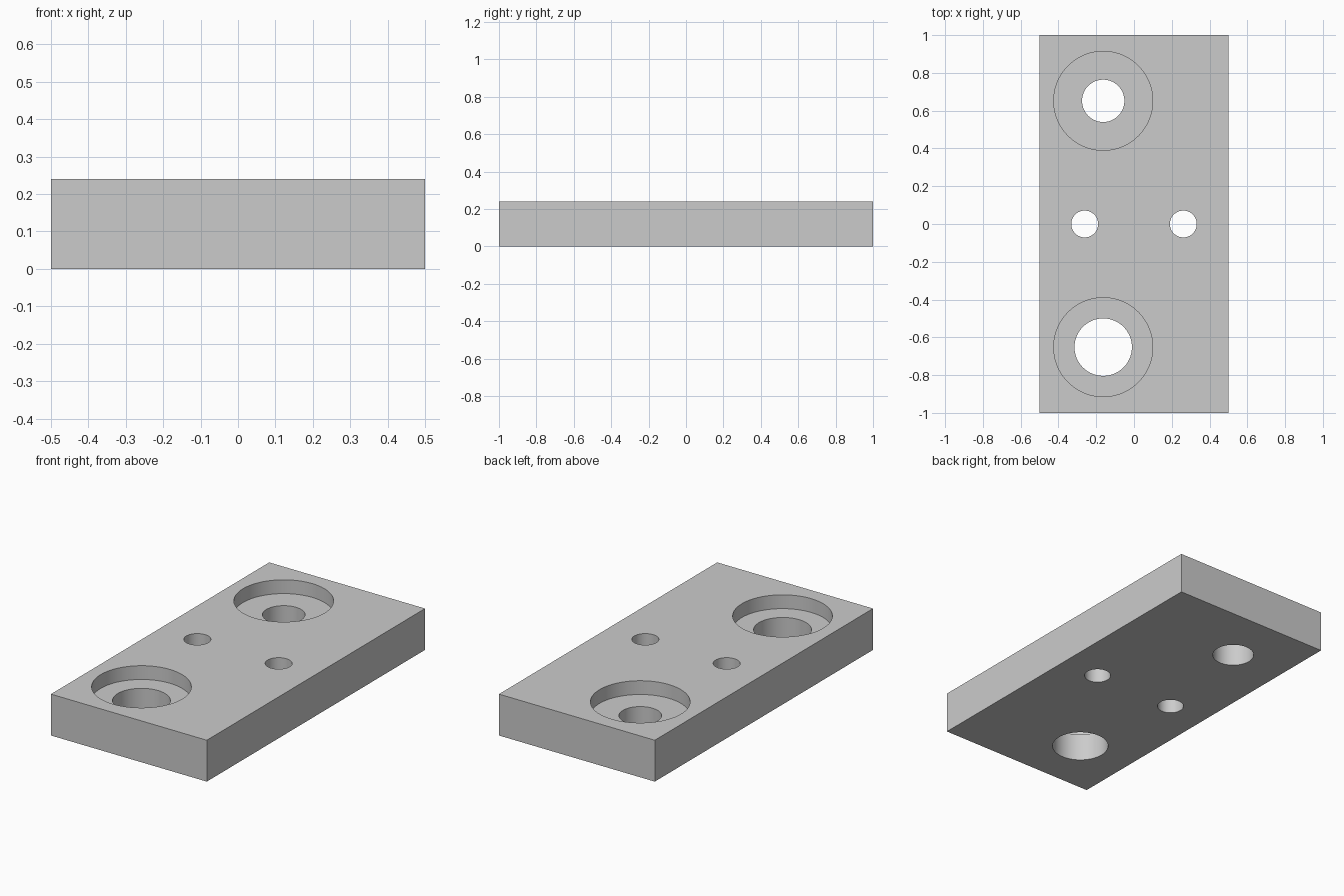
import bpy
import math

cube = bpy.data.objects.get("Cube")
if cube:
    bpy.data.objects.remove(cube, do_unlink=True)

HEIGHT = 0.24
BORE_FLOOR = 0.16

# Single grey finish
grey = bpy.data.materials.new("plain grey")
grey.use_nodes = True
colour = (0.6, 0.6, 0.6, 1)
grey.diffuse_color = colour
grey.node_tree.nodes["Principled BSDF"].inputs["Base Color"].default_value = colour

# Rectangular plate
bpy.ops.mesh.primitive_cube_add(size=1, location=(0, 0, HEIGHT / 2))
plate = bpy.context.object
plate.name = "mounting_plate"
plate.scale = (1, 2, HEIGHT)
bpy.ops.object.transform_apply(location=True, rotation=False, scale=True)
plate.data.materials.append(grey)


def drill(x, y, radius, floor=-0.1):
    """Cut a round hole from the top down to the given floor height."""
    top = HEIGHT + 0.1
    bpy.ops.mesh.primitive_cylinder_add(
        vertices=96, radius=radius, depth=top - floor,
        location=(x, y, (top + floor) / 2))
    cutter = bpy.context.object
    cutter.name = "hole_cutter"
    cutter.hide_render = True
    cutter.data.materials.append(grey)
    cut = plate.modifiers.new("hole", 'BOOLEAN')
    cut.operation = 'DIFFERENCE'
    cut.solver = 'EXACT'
    cut.object = cutter
    bpy.context.view_layer.objects.active = plate
    bpy.ops.object.modifier_apply(modifier=cut.name)
    bpy.data.objects.remove(cutter, do_unlink=True)


# Counterbored holes, the front one wider
for y, radius in ((0.652, 0.112), (-0.652, 0.152)):
    drill(-0.163, y, 0.262, BORE_FLOOR)
    drill(-0.163, y, radius)

# Pair of small through holes
for side in (-1, 1):
    drill(side * 0.261, 0, 0.071)

# Smooth hole walls, crisp rims
bpy.ops.object.select_all(action='DESELECT')
plate.select_set(True)
bpy.context.view_layer.objects.active = plate
bpy.ops.object.shade_smooth_by_angle(angle=math.radians(30))
